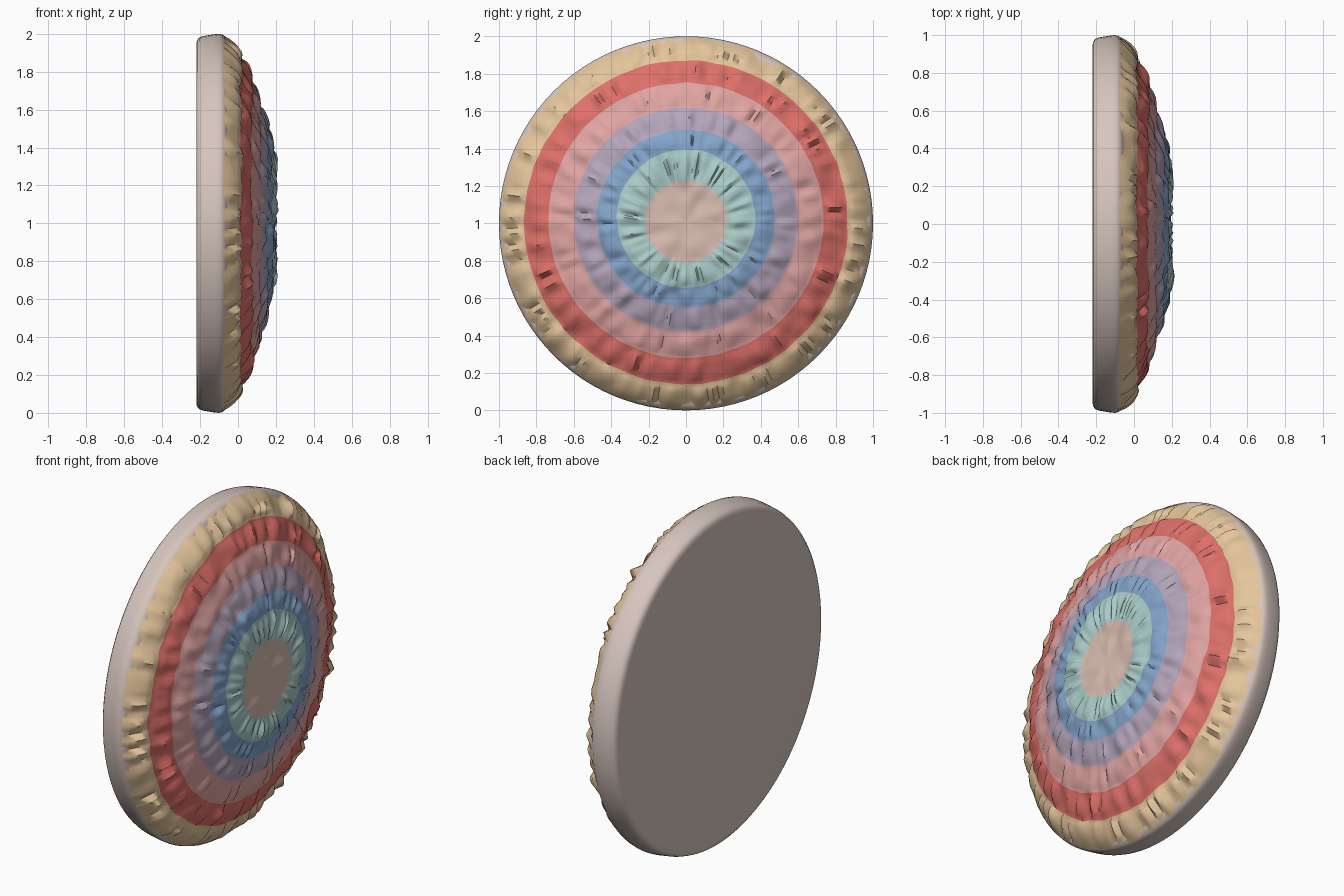
import bpy, math, random
from mathutils import noise, Vector

if "Cube" in bpy.data.objects:
    bpy.data.objects.remove(bpy.data.objects["Cube"])

random.seed(4)
SEG = 200


def material(name, rgb):
    m = bpy.data.materials.new(name)
    lin = [((c / 255 + 0.055) / 1.055) ** 2.4 for c in rgb]
    m.diffuse_color = (*lin, 1)
    m.use_nodes = True
    m.node_tree.nodes["Principled BSDF"].inputs["Base Color"].default_value = m.diffuse_color
    return m


def build(name, rows, mats, face_mat, tip_first=None, tip_last=None):
    """Skin closed loops of points; optional pole points close the ends."""
    n = len(rows[0])
    verts = [p for row in rows for p in row]
    faces, ids = [], []
    for i in range(len(rows) - 1):
        for j in range(n):
            k = (j + 1) % n
            faces.append((i * n + j, i * n + k, (i + 1) * n + k, (i + 1) * n + j))
            ids.append(face_mat(i))
    for tip, i in ((tip_first, 0), (tip_last, len(rows) - 1)):
        if tip:
            verts.append(tip)
            for j in range(n):
                k = (j + 1) % n
                a, b = (k, j) if i == 0 else (j, k)
                faces.append((i * n + a, i * n + b, len(verts) - 1))
                ids.append(face_mat(max(0, i - 1)))
    me = bpy.data.meshes.new(name)
    me.from_pydata(verts, [], faces)
    for m in mats:
        me.materials.append(m)
    for p, i in zip(me.polygons, ids):
        p.material_index = i
    ob = bpy.data.objects.new(name, me)
    bpy.context.collection.objects.link(ob)
    bpy.ops.object.select_all(action='DESELECT')
    ob.select_set(True)
    bpy.context.view_layer.objects.active = ob
    bpy.ops.object.shade_smooth_by_angle(angle=math.radians(50))
    return ob


beige = material("pale_beige", (214, 197, 190))

# Smooth round cushion base: flat back, rounded rim
profile = [(-0.22, 0.94), (-0.217, 0.965), (-0.205, 0.98), (-0.185, 0.988),
           (-0.13, 0.997), (-0.10, 1.0), (-0.08, 0.995), (-0.06, 0.975), (-0.05, 0.94)]
rows = [[(x, r * math.cos(2 * math.pi * j / 96), 1 + r * math.sin(2 * math.pi * j / 96))
         for j in range(96)] for x, r in profile]
build("cushion_base", rows, [beige], lambda i: 0, tip_first=(-0.22, 0, 1))

# Ruffled rings, from the rim inward:
# material, outer radius, outer x, pleat count, pleat height, bulge, centre z
RINGS = [
    (material("cream", (229, 198, 156)), 0.992, -0.078, 56, 0.018, 0.022, 1.0),
    (material("red", (222, 112, 105)), 0.865, 0.015, 42, 0.015, 0.010, 1.005),
    (material("pink", (224, 165, 163)), 0.735, 0.075, 32, 0.009, 0.006, 1.015),
    (material("lilac", (180, 165, 186)), 0.60, 0.118, 28, 0.010, 0.006, 1.02),
    (material("blue", (132, 165, 203)), 0.475, 0.158, 24, 0.009, 0.005, 1.025),
    (material("aqua", (170, 204, 200)), 0.37, 0.182, 20, 0.012, 0.010, 1.025),
    (material("centre_beige", (216, 188, 176)), 0.22, 0.19, 0, 0.0, 0.0, 1.01),
]
STEPS = 6


def pleat(a, count, phase):
    """Uneven folds around the ring."""
    c, s = math.cos(a), math.sin(a)
    wob = noise.noise(Vector((4 * c, 4 * s, phase)))
    amp = 0.7 + 1.1 * noise.noise(Vector((8 * c, 8 * s, phase + 9)))
    return amp * math.sin(a * count + 8 * wob + phase)


rows = []
for i, (mat, r0, x0, count, h, bulge, z0) in enumerate(RINGS):
    last = i == len(RINGS) - 1
    r1, x1, z1 = (0.03, 0.185, 1.01) if last else (
        RINGS[i + 1][1], RINGS[i + 1][2], RINGS[i + 1][6])
    phase = random.uniform(0, 20)
    for s in range(STEPS):
        t = s / STEPS
        env = math.sin(math.pi * t) ** 0.7 if t > 0 else 0.0
        soft = 0.0 if i == 0 and s == 0 else 1.0
        row = []
        for j in range(SEG):
            a = 2 * math.pi * j / SEG
            r = r0 + (r1 - r0) * t
            z = z0 + (z1 - z0) * t
            y, w = r * math.cos(a), r * math.sin(a)
            # crumples shared by all rings, so the cloth stays continuous
            rough = noise.noise(Vector((y * 13, w * 13, 2.5)))
            rough2 = noise.noise(Vector((y * 13, w * 13, 8.5)))
            skew = 0.05 * noise.noise(Vector((y * 3, w * 3, 5)))
            fold = pleat(a + skew * t, count, phase) if count else 0
            x = x0 + (x1 - x0) * t + env * (bulge + h * fold) + soft * 0.013 * rough
            k = 1 + (env * 0.006 * fold + soft * 0.005 * rough2) / max(r, 0.2)
            k = min(k, 0.995 / r)
            row.append((x, y * k, z + w * k))
        rows.append(row)

build("ruffled_rings", rows, [g[0] for g in RINGS],
      lambda i: min(i // STEPS, len(RINGS) - 1), tip_last=(0.185, 0, 1.01))
